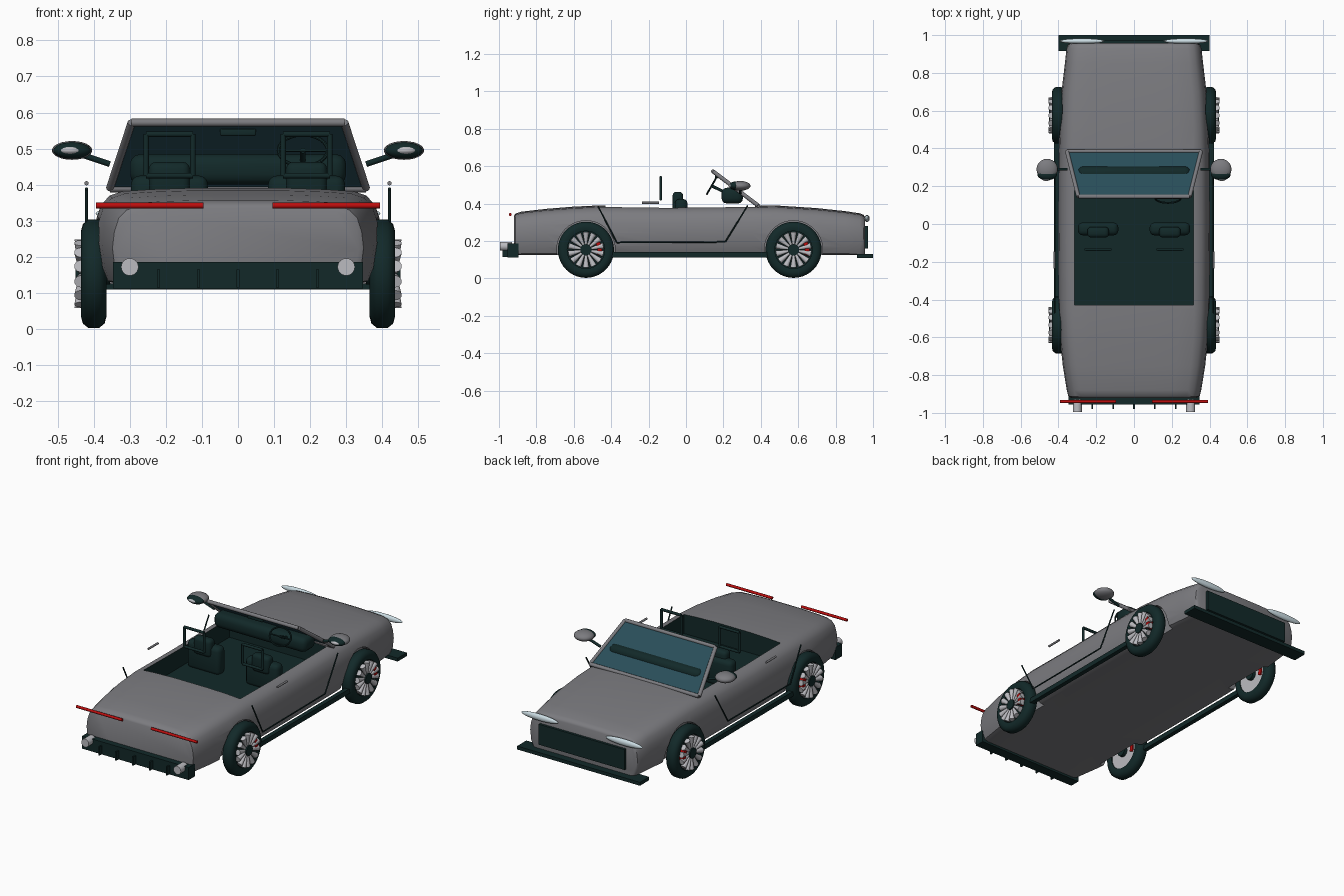
import bpy, bmesh, math
from mathutils import Vector, Matrix

if "Cube" in bpy.data.objects:
    bpy.data.objects.remove(bpy.data.objects["Cube"])

def mat(name, rgb):
    m = bpy.data.materials.new(name)
    m.diffuse_color = (*rgb, 1)
    m.use_nodes = True
    m.node_tree.nodes["Principled BSDF"].inputs["Base Color"].default_value = m.diffuse_color
    return m

GREY = mat("body_grey", (0.20, 0.20, 0.215))
DARK = mat("dark_trim", (0.006, 0.022, 0.022))
GLASS = mat("teal_glass", (0.022, 0.075, 0.1))
RED = mat("red", (0.5, 0.004, 0.004))
SILVER = mat("silver", (0.5, 0.5, 0.53))
LAMP = mat("lamp_white", (0.6, 0.72, 0.77))

def finish(name, bm, m, smooth=True):
    bmesh.ops.recalc_face_normals(bm, faces=bm.faces)
    me = bpy.data.meshes.new(name)
    bm.to_mesh(me)
    bm.free()
    me.materials.append(m)
    ob = bpy.data.objects.new(name, me)
    bpy.context.collection.objects.link(ob)
    if smooth:
        smooth_object(ob)
    return ob

def smooth_object(ob):
    bpy.ops.object.select_all(action='DESELECT')
    ob.select_set(True)
    bpy.context.view_layer.objects.active = ob
    bpy.ops.object.shade_smooth_by_angle(angle=math.radians(40))

def box(name, x0, x1, y0, y1, z0, z1, m, bevel=0):
    bm = bmesh.new()
    bmesh.ops.create_cube(bm, size=1)
    for v in bm.verts:
        v.co = ((x0 + x1) / 2 + v.co.x * (x1 - x0), (y0 + y1) / 2 + v.co.y * (y1 - y0),
                (z0 + z1) / 2 + v.co.z * (z1 - z0))
    if bevel:
        bmesh.ops.bevel(bm, geom=bm.edges[:], offset=bevel, segments=3, affect='EDGES', profile=0.5)
    return finish(name, bm, m, bool(bevel))

def ball(name, loc, size, m):
    bm = bmesh.new()
    bmesh.ops.create_uvsphere(bm, u_segments=24, v_segments=12, radius=1)
    for v in bm.verts:
        v.co = Vector(loc) + v.co * Vector(size)
    return finish(name, bm, m)

def add_rod(bm, a, b, r, r2=None, seg=12):
    a, b = Vector(a), Vector(b)
    d = b - a
    M = Matrix.Translation((a + b) / 2) @ d.to_track_quat('Z', 'Y').to_matrix().to_4x4()
    bmesh.ops.create_cone(bm, cap_ends=True, segments=seg, radius1=r, radius2=r if r2 is None else r2,
                          depth=d.length, matrix=M)

def path(name, pts, r, m, closed=False, seg=10):
    bm = bmesh.new()
    pairs = list(zip(pts, pts[1:])) + ([(pts[-1], pts[0])] if closed else [])
    for a, b in pairs:
        add_rod(bm, a, b, r, seg=seg)
    return finish(name, bm, m)

def lathe_x(name, profile, c, m, seg=40):
    """Spin a closed (x, radius) profile around the x axis."""
    bm = bmesh.new()
    rings = [[bm.verts.new((c[0] + x, c[1] + r * math.cos(2 * math.pi * k / seg),
                            c[2] + r * math.sin(2 * math.pi * k / seg))) for x, r in profile]
             for k in range(seg)]
    n = len(profile)
    for k in range(seg):
        A, B = rings[k], rings[(k + 1) % seg]
        for i in range(n):
            j = (i + 1) % n
            bm.faces.new((A[i], A[j], B[j], B[i]))
    return finish(name, bm, m)

# ---- body shell lofted from cross-sections: (y, half width, top height)
stations = [(-0.92, 0.335, 0.335), (-0.912, 0.348, 0.347), (-0.88, 0.356, 0.357), (-0.75, 0.377, 0.372),
            (-0.6, 0.393, 0.384), (-0.45, 0.4, 0.391), (-0.1, 0.402, 0.386), (0.35, 0.4, 0.391),
            (0.5, 0.395, 0.389), (0.7, 0.384, 0.376), (0.85, 0.366, 0.36), (0.93, 0.357, 0.348),
            (0.95, 0.35, 0.34), (0.957, 0.338, 0.328)]
half = [(0, 0), (0.5, 0), (0.88, 0), (0.94, 0.03), (0.98, 0.18), (1, 0.45), (0.985, 0.65),
        (0.95, 0.82), (0.89, 0.92), (0.8, 0.965), (0.6, 0.985), (0.3, 1), (0, 1)]
section = half + [(-x, z) for x, z in half[-2:0:-1]]
bm = bmesh.new()
loops = [[bm.verts.new((x * w, y, 0.125 + z * (top - 0.125))) for x, z in section] for y, w, top in stations]
n = len(section)
for A, B in zip(loops, loops[1:]):
    for i in range(n):
        bm.faces.new((A[i], A[(i + 1) % n], B[(i + 1) % n], B[i]))
bm.faces.new(loops[0])
bm.faces.new(loops[-1])
body = finish("body_shell", bm, GREY, False)
body.data.materials.append(DARK)

# ---- cockpit and wheel arches cut out of the shell
AXLES = (-0.535, 0.575)
WZ = 0.153
cutters = [box("cockpit_cutter", -0.315, 0.315, -0.43, 0.37, 0.27, 0.6, DARK)]
for y in AXLES:
    for s in (-1, 1):
        bm = bmesh.new()
        add_rod(bm, (s * 0.33, y, WZ), (s * 0.6, y, WZ), 0.156, seg=40)
        cutters.append(finish("arch_cutter", bm, GREY, False))
for c in cutters:
    mod = body.modifiers.new("cut", 'BOOLEAN')
    mod.operation = 'DIFFERENCE'
    mod.solver = 'EXACT'
    mod.material_mode = 'TRANSFER'
    mod.object = c
bpy.ops.object.select_all(action='DESELECT')
body.select_set(True)
bpy.context.view_layer.objects.active = body
bpy.ops.object.convert(target='MESH')
for c in cutters:
    bpy.data.objects.remove(c)
smooth_object(body)

# ---- wheels
tyre = [(-0.03, 0.1), (-0.035, 0.12), (-0.03, 0.138), (-0.015, 0.15), (0.015, 0.15),
        (0.03, 0.138), (0.035, 0.12), (0.03, 0.1)]
for y in AXLES:
    for s in (-1, 1):
        x = s * 0.4
        lathe_x("tyre", tyre, (x, y, WZ), DARK)
        for nm, a, b, r, m in (("rim_back", -0.025, 0.012, 0.101, SILVER), ("rim_shadow", 0.012, 0.018, 0.101, DARK),
                               ("hub", -0.045, 0.05, 0.03, DARK)):
            bm = bmesh.new()
            add_rod(bm, (x + s * a, y, WZ), (x + s * b, y, WZ), r, seg=32)
            finish(nm, bm, m)
        bm = bmesh.new()
        for k in range(14):
            t = 2 * math.pi * (k + 0.5) / 14
            d = Vector((0, math.cos(t), math.sin(t)))
            c = Vector((x + s * 0.037, y, WZ))
            add_rod(bm, c + d * 0.025, c + d * 0.095, 0.006, 0.017, seg=10)
        finish("wheel_spokes", bm, SILVER)
        # brake caliper, a short arc on the forward side
        arc = [(r, math.radians(a)) for r, aa in ((0.062, range(-22, 40, 10)), (0.085, range(38, -32, -10))) for a in aa]
        bm = bmesh.new()
        ends = [[bm.verts.new((x + s * h, y + r * math.cos(t), WZ + r * math.sin(t))) for r, t in arc]
                for h in (-0.032, 0.046)]
        for i in range(len(arc)):
            j = (i + 1) % len(arc)
            bm.faces.new((ends[0][i], ends[0][j], ends[1][j], ends[1][i]))
        for e in ends:
            bm.faces.new(e)
        finish("brake_caliper", bm, RED, False)

# ---- windscreen: frame bars and glass plate
corners = [(-0.355, 0.385, 0.39), (0.355, 0.385, 0.39), (0.295, 0.145, 0.572), (-0.295, 0.145, 0.572)]
path("windscreen_frame", corners, 0.011, GREY, True)
bm = bmesh.new()
nrm = Vector((0, 0.6, 0.8)) * 0.003
front = [bm.verts.new(Vector(c) + nrm) for c in corners]
back = [bm.verts.new(Vector(c) - nrm) for c in corners]
bm.faces.new(front)
bm.faces.new(back)
for i in range(4):
    j = (i + 1) % 4
    bm.faces.new((front[i], front[j], back[j], back[i]))
finish("windscreen_glass", bm, GLASS, False)
box("inner_mirror", -0.05, 0.05, 0.155, 0.172, 0.535, 0.555, DARK, 0.005)

# ---- interior
box("dashboard", -0.3, 0.3, 0.19, 0.305, 0.4, 0.485, DARK, 0.03)
for s in (-1, 1):
    box("seat_back", s * 0.19 - 0.107, s * 0.19 + 0.107, -0.06, 0.008, 0.26, 0.425, DARK, 0.025)
    box("headrest", s * 0.19 - 0.057, s * 0.19 + 0.057, -0.072, -0.015, 0.36, 0.463, DARK, 0.02)
    path("roll_hoop", [(s * 0.19 + a, -0.135, z) for a, z in
                       ((-0.065, 0.425), (-0.065, 0.54), (0.065, 0.54), (0.065, 0.425))], 0.008, DARK, True)
tilt = Vector((0, 0.5, 0.87))
wheel_c = Vector((0.18, 0.137, 0.495))
path("steering_wheel", [wheel_c + Vector((1, 0, 0)) * 0.068 * math.cos(t) + tilt * 0.05 * math.sin(t)
                        for t in [2 * math.pi * k / 24 for k in range(24)]], 0.005, DARK, True, 8)
path("steering_column", [wheel_c, (0.18, 0.23, 0.45)], 0.008, DARK)
path("steering_spoke", [wheel_c - Vector((0.068, 0, 0)), wheel_c + Vector((0.068, 0, 0))], 0.004, DARK)

# ---- details mirrored on both sides
for s in (-1, 1):
    ball("side_mirror", (s * 0.46, 0.29, 0.495), (0.056, 0.055, 0.026), GREY)
    ball("mirror_rim", (s * 0.46, 0.262, 0.495), (0.052, 0.03, 0.023), DARK)
    ball("mirror_face", (s * 0.464, 0.25, 0.495), (0.032, 0.022, 0.013), SILVER)
    path("mirror_stalk", [(s * 0.43, 0.29, 0.482), (s * 0.355, 0.29, 0.457)], 0.008, DARK)
    path("door_seam", [(s * 0.42, y, z) for y, z in
                       ((-0.47, 0.385), (-0.37, 0.192), (0.21, 0.195), (0.33, 0.39))], 0.004, DARK)
    path("door_handle", [(s * 0.42, -0.235, 0.404), (s * 0.42, -0.145, 0.404)], 0.006, GREY)
    box("side_sill", s * 0.41 - 0.013, s * 0.41 + 0.013, -0.41, 0.44, 0.112, 0.14, DARK)
    ball("headlight", (s * 0.275, 0.968, 0.32), (0.12, 0.014, 0.019), LAMP)
    path("tail_light", [(s * 0.095, -0.94, 0.342), (s * 0.393, -0.94, 0.342)], 0.008, RED)
    path("exhaust", [(s * 0.3, -0.93, 0.172), (s * 0.3, -0.995, 0.172)], 0.024, SILVER, seg=24)

# ---- front grille and splitter, rear diffuser with fins
box("grille", -0.28, 0.28, 0.93, 0.972, 0.16, 0.28, DARK)
box("front_splitter", -0.4, 0.4, 0.915, 1.0, 0.11, 0.13, DARK)
box("rear_diffuser", -0.347, 0.347, -0.955, -0.895, 0.112, 0.186, DARK)
for k in range(-2, 3):
    box("diffuser_fin", k * 0.11 - 0.004, k * 0.11 + 0.004, -0.98, -0.94, 0.115, 0.165, DARK)
